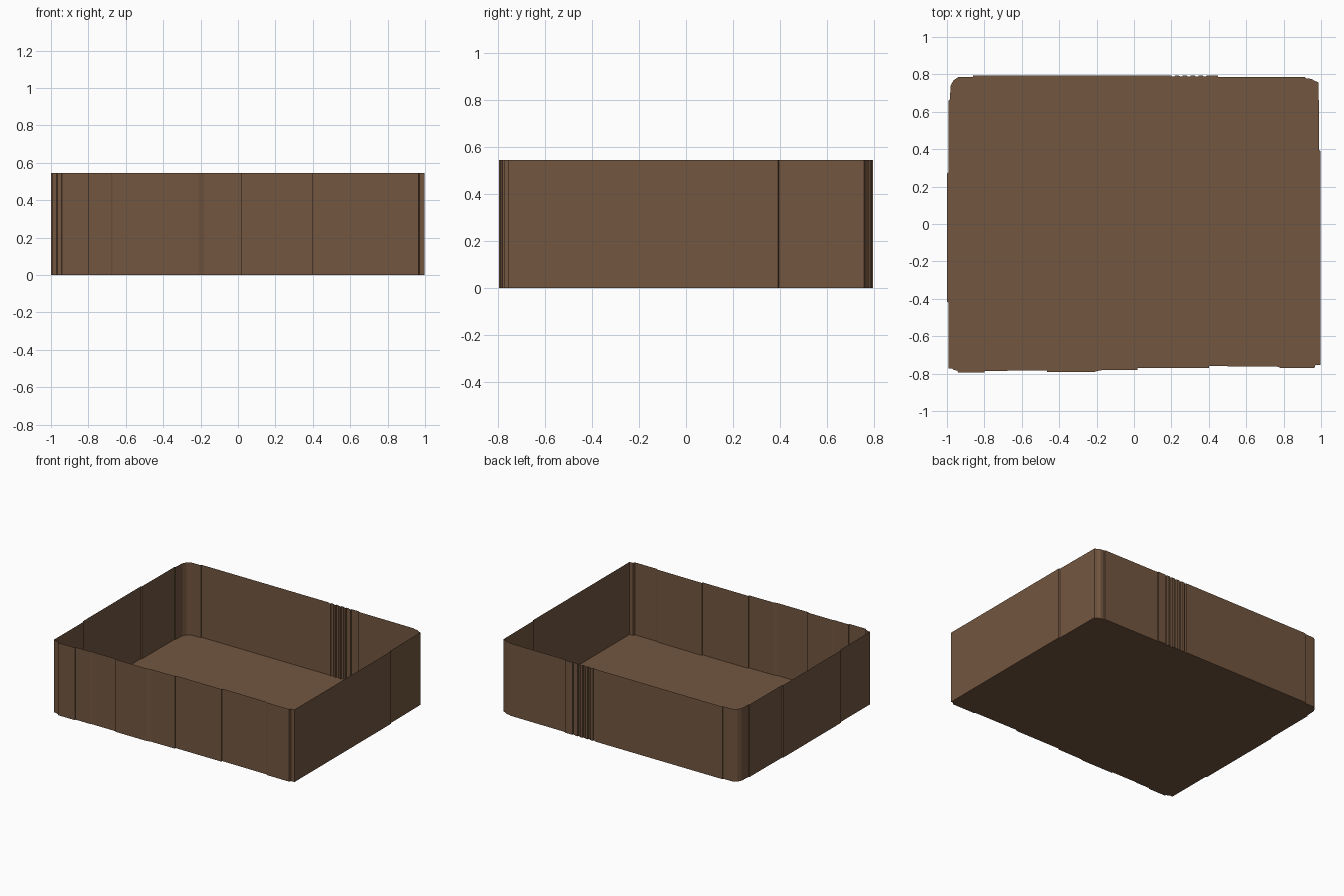
import bpy, bmesh

HEIGHT = 0.545

# One flat brown
brown = bpy.data.materials.new("brown_cardboard")
brown.diffuse_color = (0.171, 0.093, 0.051, 1)

# Slightly ragged outline of the tray, clockwise from the upper left corner
back = [(-0.86, 0.787), (-0.86, 0.795), (0.2, 0.795)]
for i in range(5):                       # small notches along the back edge
    x = 0.205 + i * 0.042
    back += [(x, 0.788), (x + 0.012, 0.788), (x + 0.014, 0.795), (x + 0.034, 0.795)]
back += [(0.45, 0.795), (0.45, 0.787), (0.915, 0.785)]
right = [(0.92, 0.778), (0.95, 0.776), (0.965, 0.765), (0.987, 0.757),
         (0.99, 0.395), (0.998, 0.39), (0.998, -0.753)]
front = [(0.97, -0.755), (0.965, -0.77), (0.785, -0.77), (0.765, -0.762),
         (0.4, -0.76), (0.4, -0.77), (0.02, -0.77), (0.02, -0.78),
         (-0.18, -0.782), (-0.21, -0.79), (-0.465, -0.79), (-0.465, -0.782),
         (-0.67, -0.782), (-0.68, -0.786), (-0.8, -0.786), (-0.8, -0.795),
         (-0.94, -0.795), (-0.945, -0.784), (-0.965, -0.78), (-0.97, -0.773)]
left = [(-0.991, -0.773), (-0.991, -0.42), (-1.0, -0.415), (-1.0, 0.27),
        (-0.993, 0.275), (-0.991, 0.66), (-0.985, 0.665), (-0.98, 0.74),
        (-0.965, 0.768), (-0.94, 0.785)]
outline = back + right + front + left


def add_object(name, bm):
    mesh = bpy.data.meshes.new(name)
    bm.to_mesh(mesh)
    bm.free()
    mesh.materials.append(brown)
    obj = bpy.data.objects.new(name, mesh)
    bpy.context.collection.objects.link(obj)
    return obj


# Tray floor
bm = bmesh.new()
bm.faces.new([bm.verts.new((x, y, 0)) for x, y in reversed(outline)])
bm.normal_update()
add_object("tray_floor", bm)

# Thin side walls
bm = bmesh.new()
low = [bm.verts.new((x, y, 0)) for x, y in outline]
high = [bm.verts.new((x, y, HEIGHT)) for x, y in outline]
for i in range(len(outline)):
    j = (i + 1) % len(outline)
    bm.faces.new((low[j], low[i], high[i], high[j]))
bm.normal_update()
add_object("tray_walls", bm)
